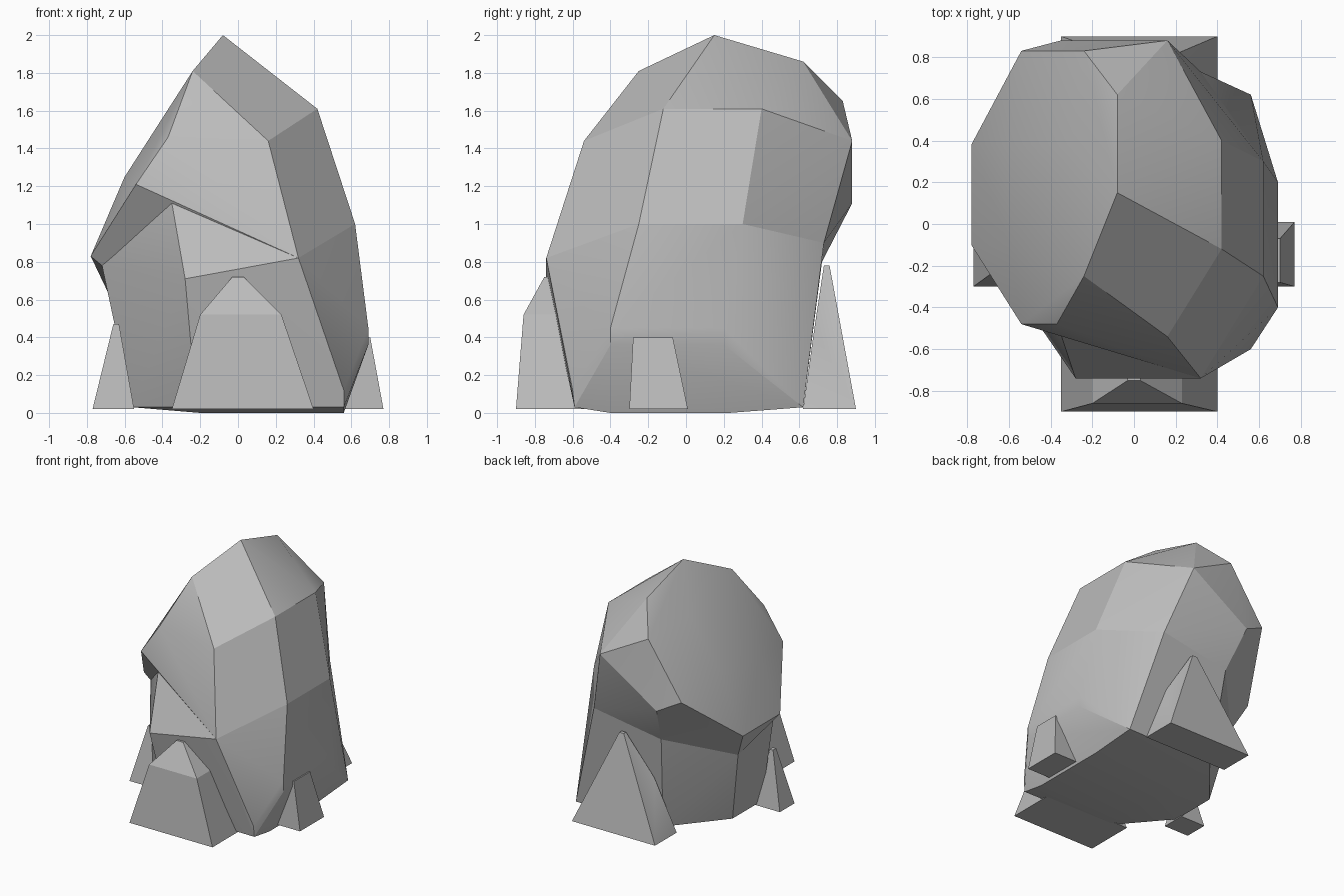
import bpy
import bmesh
from math import radians

cube = bpy.data.objects.get("Cube")
if cube:
    bpy.data.objects.remove(cube, do_unlink=True)

# One plain stone colour for everything
stone = bpy.data.materials.new("stone_grey")
stone.use_nodes = True
colour = (0.5, 0.5, 0.5, 1)
stone.diffuse_color = colour
shader = stone.node_tree.nodes["Principled BSDF"]
shader.inputs["Base Color"].default_value = colour
shader.inputs["Roughness"].default_value = 0.9


def chiselled_rock(name, corners, smooth_angle=22):
    """Make a faceted convex stone from its corner points."""
    bm = bmesh.new()
    for corner in corners:
        bm.verts.new(corner)
    hull = bmesh.ops.convex_hull(bm, input=bm.verts[:])
    unused = set(hull["geom_interior"]) | set(hull["geom_unused"])
    loose = [item for item in unused if isinstance(item, bmesh.types.BMVert)]
    bmesh.ops.delete(bm, geom=loose, context="VERTS")
    bmesh.ops.dissolve_limit(bm, angle_limit=radians(3),
                             verts=bm.verts[:], edges=bm.edges[:])
    bmesh.ops.recalc_face_normals(bm, faces=bm.faces[:])
    mesh = bpy.data.meshes.new(name)
    bm.to_mesh(mesh)
    bm.free()
    mesh.materials.append(stone)
    rock = bpy.data.objects.new(name, mesh)
    bpy.context.collection.objects.link(rock)
    bpy.ops.object.select_all(action="DESELECT")
    rock.select_set(True)
    bpy.context.view_layer.objects.active = rock
    bpy.ops.object.shade_smooth_by_angle(angle=radians(smooth_angle))
    return rock


def rectangle(x_range, y_range, z):
    """Corner points of a level rectangle."""
    return [(x, y, z) for x in x_range for y in y_range]


# Corners where the leaning upper mass meets the lower mass
front_right = (0.32, -0.74, 0.82)
front_notch = (-0.35, -0.53, 1.11)
back_right = (0.32, 0.73, 0.9)
back_left = (-0.28, 0.72, 0.8)
left_front = (-0.72, -0.1, 0.78)
left_back = (-0.68, 0.3, 0.62)
right_side = rectangle([0.62], [-0.25, 0.3], 1.0)
seam = [front_right, front_notch, back_right, back_left,
        left_front, left_back] + right_side

# Upper mass: crest, shoulders and the overhang on one side
crest = [(-0.24, -0.25, 1.81), (-0.08, 0.15, 2.0),
         (-0.08, 0.62, 1.86), (-0.24, 0.83, 1.65)]
front_corners = [(0.16, -0.54, 1.44), (-0.37, -0.48, 1.46), (-0.54, -0.48, 1.21)]
back_corners = [(0.16, 0.88, 1.44), (-0.54, 0.83, 1.21), (-0.35, 0.88, 1.11)]
shoulders = rectangle([0.42], [-0.12, 0.4], 1.61)
for x, z in [(-0.3, 1.69), (-0.6, 1.25), (-0.78, 0.83)]:
    shoulders += rectangle([x], [-0.1, 0.38], z)
chiselled_rock("upper_boulder", seam + crest + front_corners + back_corners + shoulders)

# Lower mass: tapered foot with a slightly raised rim underneath
foot = [(-0.28, -0.74, 0.71)]
for z in (0.36, 0.45):
    foot += rectangle([0.69], [-0.4, 0.2], z)
for z in (0.03, 0.12):
    foot += rectangle([-0.22], [-0.58, 0.61], z)
    foot += rectangle([-0.56], [-0.18, 0.2], z)
foot += rectangle([0.56], [-0.59, 0.62], 0.03)
foot.append((0.56, -0.6, 0.12))
foot += rectangle([-0.2, 0.56], [-0.4, 0.23], 0)
chiselled_rock("lower_boulder", seam + foot)

# Large splinters leaning on the front and the back
front = rectangle([-0.35, 0.4], [-0.9, -0.5], 0.02)
front += rectangle([-0.2, 0.23], [-0.86, -0.6], 0.52)
front += rectangle([-0.03, 0.03], [-0.75, -0.73], 0.72)
chiselled_rock("front_splinter", front)

back = rectangle([-0.35, 0.4], [0.62, 0.9], 0.02)
back += rectangle([-0.19, 0.26], [0.68], 0.45)
back += rectangle([0.03, 0.07], [0.73, 0.76], 0.78)
chiselled_rock("back_splinter", back)

# Small splinters at the two sides
left = rectangle([0.53, 0.77], [-0.3, 0.01], 0.02)
left += rectangle([0.6, 0.7], [-0.28, -0.07], 0.4)
chiselled_rock("left_splinter", left)

right = rectangle([-0.77, -0.55], [-0.3, -0.11], 0.02)
right += rectangle([-0.66, -0.63], [-0.22, -0.18], 0.47)
chiselled_rock("right_splinter", right)
